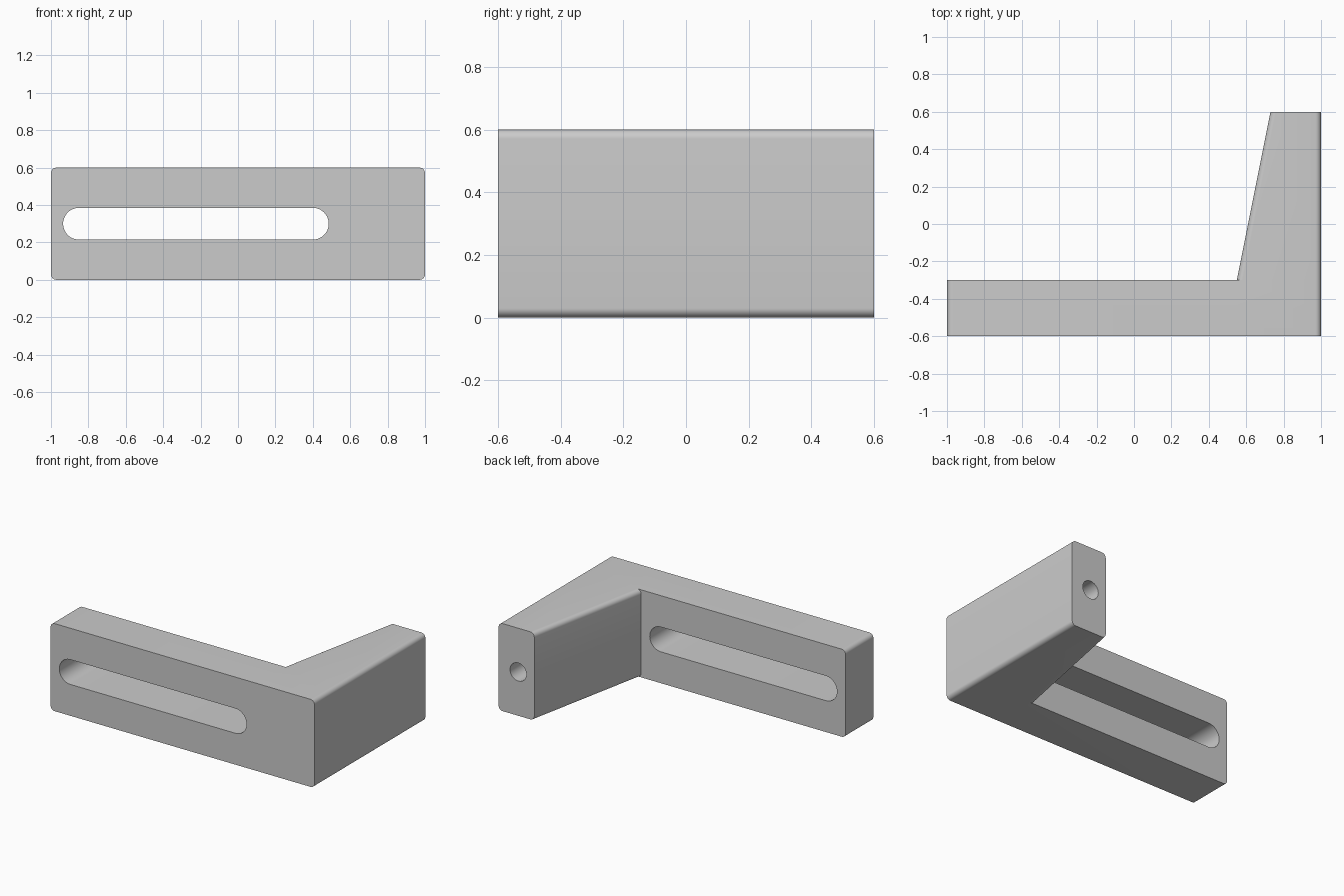
import bpy, bmesh
from math import cos, sin, pi

default = bpy.data.objects.get("Cube")
if default:
    bpy.data.objects.remove(default, do_unlink=True)

# Single flat colour
grey = bpy.data.materials.new("plain grey")
grey.use_nodes = True
colour = (0.6, 0.6, 0.6, 1)
grey.diffuse_color = colour
grey.node_tree.nodes["Principled BSDF"].inputs["Base Color"].default_value = colour

HEIGHT = 0.6
MID = HEIGHT / 2


def rounded_section(x0, x1, z0, z1, r, steps):
    """Rounded rectangle in the x-z plane, counter-clockwise."""
    centres = [(x1 - r, z1 - r), (x0 + r, z1 - r), (x0 + r, z0 + r), (x1 - r, z0 + r)]
    points = []
    for quarter, (cx, cz) in enumerate(centres):
        for i in range(steps + 1):
            a = (quarter + i / steps) * pi / 2
            points.append((cx + r * cos(a), cz + r * sin(a)))
    return points


def loft(name, section_a, ya, section_b, yb):
    """Solid between two matching sections at depths ya and yb."""
    bm = bmesh.new()
    a = [bm.verts.new((x, ya, z)) for x, z in section_a]
    b = [bm.verts.new((x, yb, z)) for x, z in section_b]
    bm.faces.new(a)
    bm.faces.new(b[::-1])
    for i in range(len(a)):
        j = (i + 1) % len(a)
        bm.faces.new((a[i], b[i], b[j], a[j]))
    bmesh.ops.remove_doubles(bm, verts=bm.verts, dist=0.0001)
    bmesh.ops.recalc_face_normals(bm, faces=bm.faces)
    mesh = bpy.data.meshes.new(name)
    bm.to_mesh(mesh)
    bm.free()
    mesh.materials.append(grey)
    obj = bpy.data.objects.new(name, mesh)
    bpy.context.collection.objects.link(obj)
    return obj


def combine(target, tool, operation):
    """Apply a boolean and discard the tool."""
    mod = target.modifiers.new(operation, 'BOOLEAN')
    mod.operation = operation
    mod.solver = 'EXACT'
    mod.object = tool
    tool.hide_render = True
    bpy.context.view_layer.objects.active = target
    bpy.ops.object.modifier_apply(modifier=mod.name)
    bpy.data.objects.remove(tool, do_unlink=True)


def body_section(x0):
    return rounded_section(x0, 1, 0, HEIGHT, 0.03, 8)


# Slotted bar along the front
bracket = loft("angle_bracket", body_section(-1), -0.6, body_section(-1), -0.3)

# Tapered arm running back, sunk into the bar
arm = loft("tapered_arm", body_section(0.52), -0.45, body_section(0.73), 0.6)
combine(bracket, arm, 'UNION')

# Long slot through the bar
slot = rounded_section(-0.935, 0.485, MID - 0.085, MID + 0.085, 0.085, 12)
combine(bracket, loft("slot_cutter", slot, -0.8, slot, -0.1), 'DIFFERENCE')

# Blind hole in the end of the arm
hole = rounded_section(0.79, 0.914, MID - 0.062, MID + 0.062, 0.062, 10)
combine(bracket, loft("hole_cutter", hole, 0.1, hole, 0.8), 'DIFFERENCE')

# Smooth the rounded edges and bores, keep corners crisp
bpy.ops.object.select_all(action='DESELECT')
bracket.select_set(True)
bpy.context.view_layer.objects.active = bracket
bpy.ops.object.shade_smooth_by_angle(angle=pi / 6)
